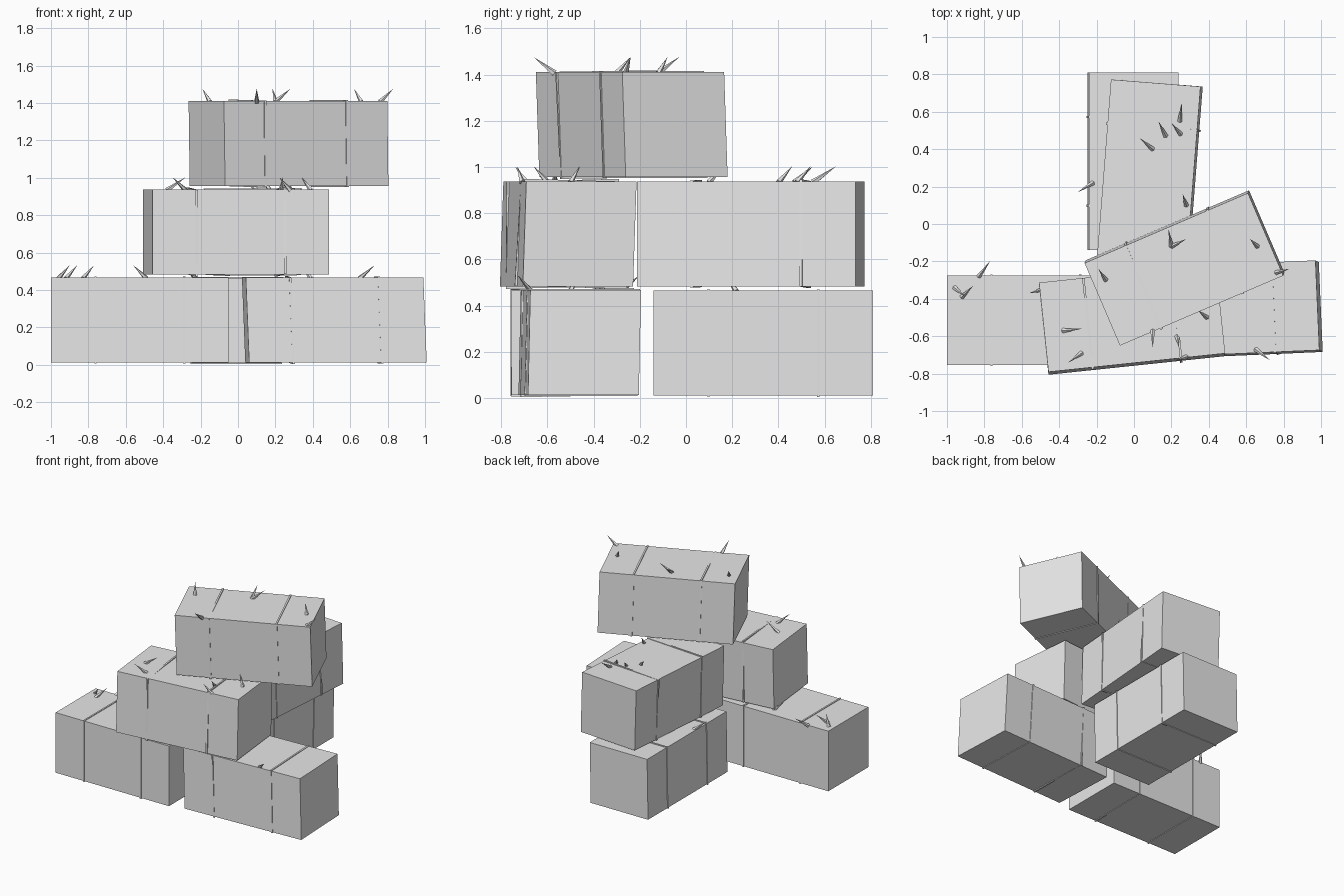
import bpy
import bmesh
from math import radians
from mathutils import Matrix, Vector

cube = bpy.data.objects.get("Cube")
if cube:
    bpy.data.objects.remove(cube, do_unlink=True)

GREY = (0.8, 0.8, 0.8, 1)
material = bpy.data.materials.new("plain grey")
material.use_nodes = True
material.diffuse_color = GREY
material.node_tree.nodes["Principled BSDF"].inputs["Base Color"].default_value = GREY

LENGTH, WIDTH, HEIGHT = 0.95, 0.48, 0.455
BAND_WIDTH, BAND_PROUD = 0.012, 0.009


def add_object(name, bm):
    mesh = bpy.data.meshes.new(name)
    bm.to_mesh(mesh)
    bm.free()
    mesh.materials.append(material)
    obj = bpy.data.objects.new(name, mesh)
    bpy.context.collection.objects.link(obj)
    return obj


def add_block(name, size, place):
    bm = bmesh.new()
    bmesh.ops.create_cube(bm, size=1, matrix=place @ Matrix.Diagonal((*size, 1)))
    return add_object(name, bm)


def add_straw(name, base, tip):
    # Thin pointed stalk running from base to tip
    axis = tip - base
    turn = axis.to_track_quat("Z", "Y").to_matrix().to_4x4()
    bm = bmesh.new()
    bmesh.ops.create_cone(bm, cap_ends=True, segments=5, radius1=0.014, radius2=0,
                          depth=axis.length,
                          matrix=Matrix.Translation((base + tip) / 2) @ turn)
    add_object(name, bm)


def add_bale(name, x, y, bottom, yaw, lean, rolls, straws):
    # Slightly leaning block
    shear = Matrix.Identity(4)
    shear[0][2], shear[1][2] = lean[0] / HEIGHT, lean[1] / HEIGHT
    place = (Matrix.Translation((x, y, bottom + HEIGHT / 2)) @ shear
             @ Matrix.Rotation(radians(yaw), 4, "Z"))
    add_block(name, (LENGTH, WIDTH, HEIGHT), place)

    # Two twine bands, each rolled a little so parts sink into the bale
    for side, roll in zip((-1, 1), rolls):
        band = (place @ Matrix.Translation((side * LENGTH / 4, 0, 0))
                @ Matrix.Rotation(radians(roll), 4, "X"))
        add_block(name + "_twine", (BAND_WIDTH, WIDTH + BAND_PROUD, HEIGHT + BAND_PROUD), band)

    # Loose straws on the top
    top = bottom + HEIGHT
    for sx, sy, dx, dy in straws:
        base = Vector((sx, sy, top - 0.005))
        add_straw(name + "_straw", base, base + Vector((dx, dy, 0.07)))


# Bottom layer
add_bale("bottom_right_bale", -0.525, -0.515, 0.012, 0, (0, 0), (0, 0.3),
         [(-0.96, -0.34, 0.06, -0.05), (-0.92, -0.39, 0.06, 0.06),
          (-0.83, -0.28, 0.06, 0.08), (-0.49, -0.35, -0.07, -0.02)])
add_bale("bottom_left_bale", 0.515, -0.46, 0.012, 2.5, (-0.018, 0.01), (1, 0),
         [(0.65, -0.67, 0.08, -0.06), (0.39, -0.5, -0.05, 0.03)])
add_bale("bottom_back_bale", -0.005, 0.335, 0.01, 90, (0.008, 0), (0, 0.2),
         [(-0.22, 0.22, -0.08, -0.05)])

# Middle layer
add_bale("middle_back_bale", 0.085, 0.28, 0.483, 85.5, (-0.012, 0), (0.2, -0.8),
         [(0.1, 0.4, -0.07, 0.06), (0.17, 0.47, -0.04, 0.08),
          (0.25, 0.48, -0.05, 0.06), (0.245, 0.55, 0.01, 0.1),
          (0.28, 0.1, -0.02, 0.06)])
add_bale("middle_front_bale", -0.01, -0.51, 0.483, 6, (0, 0.015), (1.5, -1.5),
         [(-0.38, -0.57, 0.1, 0.01), (-0.28, -0.69, -0.07, -0.05),
          (0.39, -0.5, -0.05, 0.04), (0.28, -0.71, -0.06, -0.02),
          (0.23, -0.6, 0.01, -0.06)])

# Top layer
add_bale("top_bale", 0.27, -0.235, 0.956, 23.2, (-0.006, -0.015), (0.8, 0),
         [(-0.15, -0.3, -0.04, 0.06), (0.2, -0.12, -0.015, 0.09),
          (0.2, -0.12, 0.08, 0.04), (0.66, -0.12, -0.04, 0.04),
          (0.76, -0.26, 0.07, 0.02), (0.1, -0.57, 0, -0.09)])
